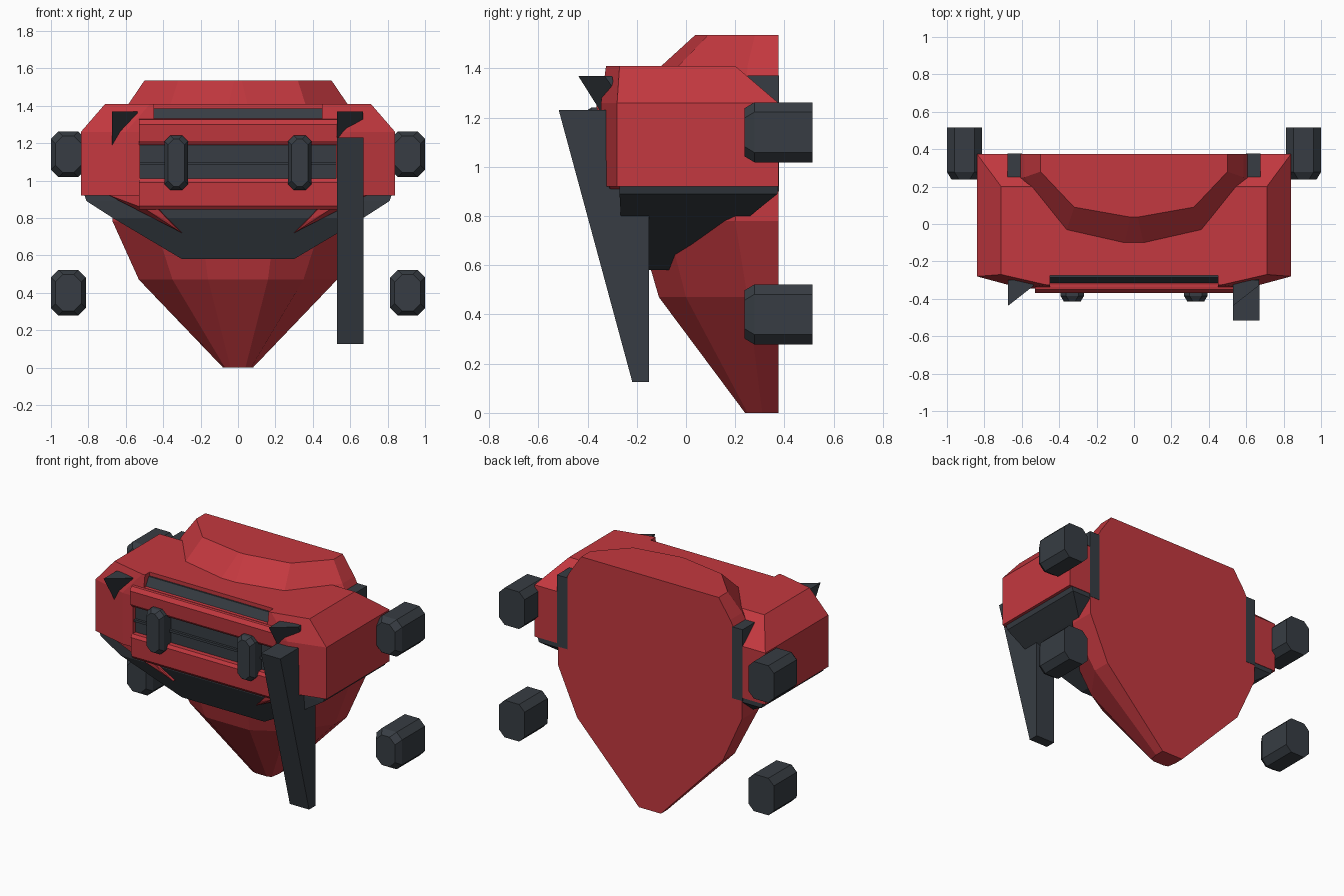
import bpy, bmesh

cube = bpy.data.objects.get("Cube")
if cube:
    bpy.data.objects.remove(cube, do_unlink=True)


def material(name, rgb):
    m = bpy.data.materials.new(name)
    m.use_nodes = True
    m.diffuse_color = (*rgb, 1)
    m.node_tree.nodes["Principled BSDF"].inputs["Base Color"].default_value = (*rgb, 1)
    return m


RED = material("armour red", (0.55, 0.04, 0.05))
DARK = material("dark slate", (0.038, 0.046, 0.056))


def finish(name, bm, mat):
    bmesh.ops.recalc_face_normals(bm, faces=bm.faces)
    mesh = bpy.data.meshes.new(name)
    bm.to_mesh(mesh)
    bm.free()
    mesh.materials.append(mat)
    ob = bpy.data.objects.new(name, mesh)
    bpy.context.collection.objects.link(ob)
    return ob


def loft(name, rings, mat):
    """Skin a stack of equal rings and cap both ends."""
    bm = bmesh.new()
    vs = [[bm.verts.new(p) for p in ring] for ring in rings]
    n = len(vs[0])
    for low, high in zip(vs, vs[1:]):
        for i in range(n):
            j = (i + 1) % n
            bm.faces.new((low[i], low[j], high[j], high[i]))
    bm.faces.new(vs[0])
    bm.faces.new(vs[-1])
    return finish(name, bm, mat)


def ring(z, half):
    """Mirror a half plan of (x, y) points into a closed ring."""
    return [(x, y, z) for x, y in half] + [(-x, y, z) for x, y in reversed(half)]


def prism(name, x0, x1, profile, mat):
    """Extrude a (y, z) profile along x."""
    return loft(name, [[(x, y, z) for y, z in profile] for x in (x0, x1)], mat)


def box(name, lo, hi, mat):
    (x0, y0, z0), (x1, y1, z1) = lo, hi
    return prism(name, x0, x1, [(y0, z0), (y1, z0), (y1, z1), (y0, z1)], mat)


def hull(name, points, mat):
    bm = bmesh.new()
    for p in points:
        bm.verts.new(p)
    bmesh.ops.convex_hull(bm, input=bm.verts)
    return finish(name, bm, mat)


def pad(name, cx, cz, w, h, y0, y1, c, mat):
    """Eight-sided block with a chamfered front."""
    def octagon(y, s):
        a, b = w / 2 - s, h / 2 - s
        half = [(a, b - c), (a - c, b)]
        top = half + [(-x, z) for x, z in reversed(half)]
        return [(cx + x, y, cz + z) for x, z in top + [(-x, -z) for x, z in top]]
    return loft(name, [octagon(y0, c * 0.6), octagon(y0 + c, 0), octagon(y1, 0)], mat)


def cut(target, lo, hi):
    cutter = box("cutter", lo, hi, DARK)
    cutter.hide_render = True
    mod = target.modifiers.new("cut", 'BOOLEAN')
    mod.operation = 'DIFFERENCE'
    mod.solver = 'EXACT'
    mod.object = cutter
    bpy.context.view_layer.objects.active = target
    bpy.ops.object.modifier_apply(modifier=mod.name)
    bpy.data.objects.remove(cutter, do_unlink=True)


BACK = 0.375

# Faceted keel with a flat back
levels = [
    (0.0, (0.08, 0.31), (0.07, 0.25), (0.04, 0.24)),
    (0.47, (0.53, 0.25), (0.35, 0.0), (0.16, -0.11)),
    (0.78, (0.67, 0.2), (0.45, -0.08), (0.2, -0.2)),
    (1.25, (0.67, 0.24), (0.45, -0.08), (0.12, -0.2)),
    (1.41, (0.585, 0.25), (0.36, -0.03), (0.05, -0.1)),
    (1.535, (0.5, 0.28), (0.32, 0.09), (0.02, 0.037)),
]
loft("keel", [ring(z, [(pts[0][0], BACK), *pts]) for z, *pts in levels], RED)

# Wide chest shell
shell = loft("chest_shell", [
    ring(0.92, [(0.84, BACK), (0.84, -0.28), (0.6, -0.34)]),
    ring(1.26, [(0.84, BACK), (0.84, -0.28), (0.6, -0.345)]),
    ring(1.41, [(0.71, 0.2), (0.71, -0.27), (0.47, -0.325)]),
], RED)
cut(shell, (-0.45, -0.5, 1.33), (0.45, -0.275, 1.5))
cut(shell, (-0.525, -0.5, 1.01), (0.525, -0.31, 1.2))

# Vent wedge in the top recess, and the slot behind the clips
prism("vent", -0.45, 0.45, [(-0.32, 1.325), (-0.27, 1.325), (-0.27, 1.385), (-0.285, 1.385)], DARK)
box("slot_panel", (-0.524, -0.316, 1.011), (0.524, -0.309, 1.199), DARK)
box("slot_rail", (-0.524, -0.332, 1.085), (0.524, -0.31, 1.1), DARK)

# Front bars above and below the slot
prism("upper_bar", -0.53, 0.53,
      [(-0.3, 1.335), (-0.35, 1.325), (-0.368, 1.3), (-0.36, 1.21), (-0.345, 1.19), (-0.3, 1.19)], RED)
prism("lower_bar", -0.53, 0.53,
      [(-0.25, 1.01), (-0.345, 1.01), (-0.358, 0.99), (-0.352, 0.865), (-0.335, 0.845), (-0.25, 0.845)], RED)

# Dark skirt below the chest
loft("skirt", [
    ring(0.92, [(0.82, BACK - 0.003), (0.82, -0.27)]),
    ring(0.89, [(0.81, BACK - 0.003), (0.81, -0.27)]),
    ring(0.8, [(0.67, 0.26), (0.67, -0.265)]),
    ring(0.58, [(0.3, 0.1), (0.3, -0.155)]),
], DARK)

for side, s in (("right", -1), ("left", 1)):
    # Pointed trim running down onto the skirt
    hull(side + "_skirt_trim", [(s * x, y + d, z) for d in (0, 0.05) for x, y, z in (
        (0.7, -0.31, 0.925), (0.5, -0.33, 0.925), (0.5, -0.32, 0.85),
        (0.36, -0.275, 0.775), (0.3, -0.245, 0.72))], RED)
    # Clips across the slot
    pad(side + "_clip", s * 0.33, 1.095, 0.125, 0.29, -0.415, -0.31, 0.03, DARK)
    # Side pads, upper and lower
    for place, z in (("upper", 1.14), ("lower", 0.4)):
        pad(f"{side}_{place}_pad", s * 0.907, z, 0.186, 0.244, 0.238, 0.515, 0.04, DARK)
    # Rear struts beside the keel
    x0, x1 = sorted((s * 0.6, s * 0.675))
    box(side + "_rear_strut", (x0, 0.25, 0.9), (x1, BACK + 0.002, 1.37), DARK)

# Front spikes
for name, x in (("right_spike", -0.673), ("left_spike", 0.53)):
    hull(name, [(x, -0.437, 1.368), (x, -0.3, 1.368), (x + 0.137, -0.3, 1.368),
                (x + 0.137, -0.33, 1.368), (x, -0.3, 1.15), (x + 0.137, -0.29, 1.31)], DARK)

# Long tapered blade hanging on the left
prism("blade", 0.53, 0.67, [(-0.517, 1.23), (-0.15, 1.23), (-0.15, 0.125), (-0.218, 0.125)], DARK)
